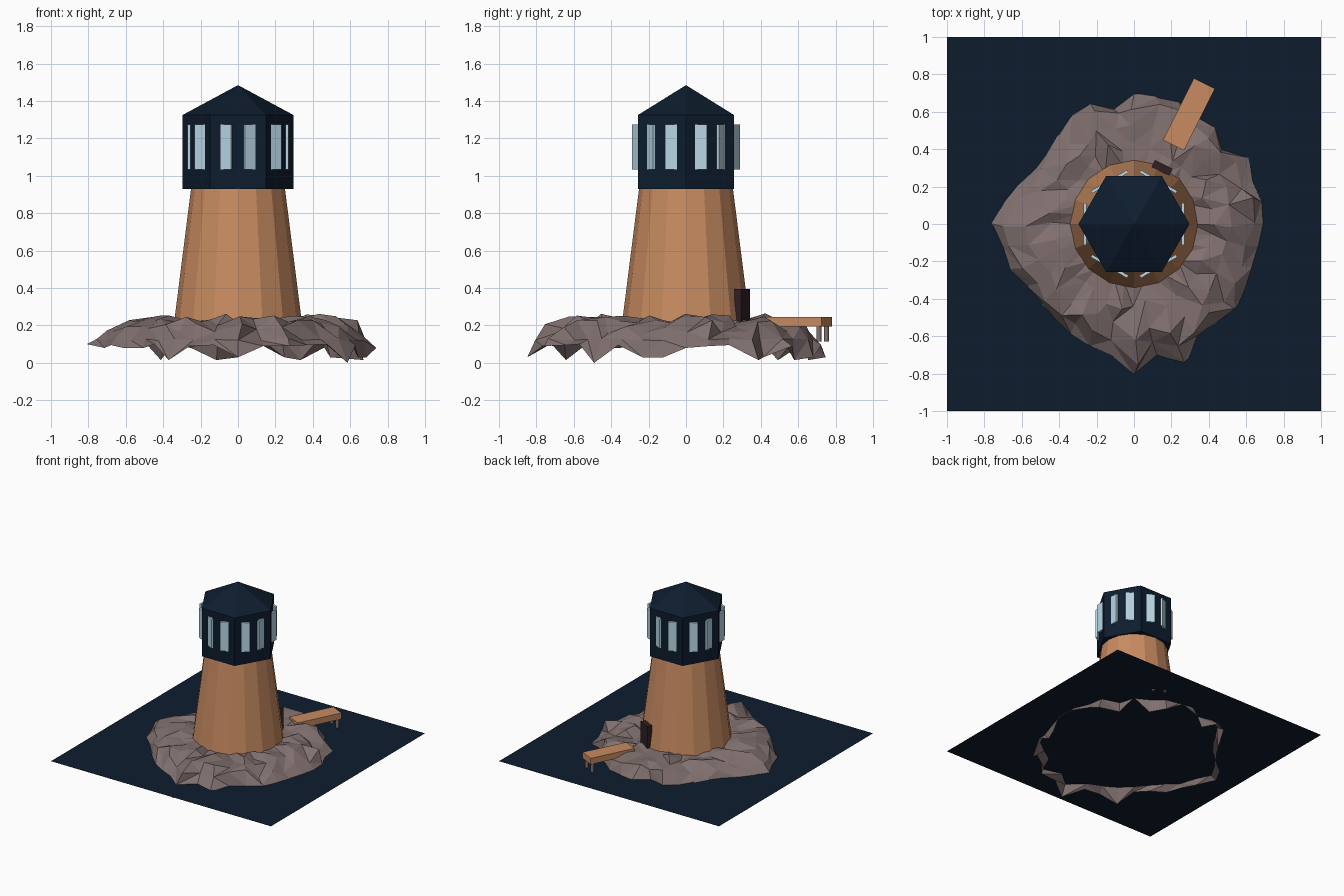
import bpy, bmesh, math, random
from mathutils import Matrix, Vector

if "Cube" in bpy.data.objects:
    bpy.data.objects.remove(bpy.data.objects["Cube"])
random.seed(7)


def material(name, rgb):
    m = bpy.data.materials.new(name)
    m.diffuse_color = (*rgb, 1)
    m.use_nodes = True
    m.node_tree.nodes["Principled BSDF"].inputs["Base Color"].default_value = m.diffuse_color
    return m


NAVY = material("navy", (0.004, 0.012, 0.027))
WOOD = material("wood", (0.58, 0.26, 0.12))
GLASS = material("glass", (0.48, 0.68, 0.78))
ROCK = material("stone", (0.22, 0.165, 0.16))
DARK = material("dark_wood", (0.03, 0.014, 0.018))


def finish(name, bm, mat):
    bmesh.ops.recalc_face_normals(bm, faces=bm.faces)
    me = bpy.data.meshes.new(name)
    bm.to_mesh(me)
    bm.free()
    me.materials.append(mat)
    ob = bpy.data.objects.new(name, me)
    bpy.context.collection.objects.link(ob)
    return ob


def cone(name, n, r1, r2, z1, z2, mat, turn=0, at=(0, 0)):
    bm = bmesh.new()
    place = Matrix.Translation((at[0], at[1], (z1 + z2) / 2)) @ Matrix.Rotation(turn, 4, 'Z')
    bmesh.ops.create_cone(bm, cap_ends=True, segments=n, radius1=r1, radius2=r2,
                          depth=z2 - z1, matrix=place)
    return finish(name, bm, mat)


def box(name, radius, angle, size, z, mat):
    """Box centred at a polar position, its x side pointing outwards."""
    bm = bmesh.new()
    place = (Matrix.Rotation(angle, 4, 'Z') @ Matrix.Translation((radius, 0, z))
             @ Matrix.Diagonal((*size, 1)))
    bmesh.ops.create_cube(bm, size=1, matrix=place)
    return finish(name, bm, mat)


# Sea surface
bm = bmesh.new()
bmesh.ops.create_grid(bm, x_segments=1, y_segments=1, size=1,
                      matrix=Matrix.Translation((0, 0, 0.124)))
finish("sea", bm, NAVY)

# Tower
cone("tower", 16, 0.353, 0.25, 0.125, 0.94, WOOD)

# Lantern room, roof and window panes
cone("lantern_room", 6, 0.297, 0.297, 0.93, 1.325, NAVY, math.pi / 2)
cone("roof", 6, 0.297, 0.0, 1.325, 1.485, NAVY, math.pi / 2)
for i in range(6):
    box(f"window_{i + 1}", 0.261, i * math.pi / 3, (0.016, 0.225, 0.24), 1.155, GLASS)

# Rocky island: open jagged skirt, waterline radius every 10 degrees
shore = [.70, .69, .67, .71, .62, .68, .66, .70, .68, .69, .62, .69,
         .66, .62, .60, .60, .65, .71, .76, .71, .70, .66, .65, .66,
         .68, .69, .71, .80, .71, .78, .69, .69, .70, .68, .67, .68]
n = len(shore)
bm = bmesh.new()
rings = []
# each ring: blend from tower (0) to shore (1), height, radial and height jitter
for t, z, jr, jz in [(0, .22, 0, .015), (.3, .235, .03, .03), (.6, .225, .03, .03),
                     (.86, .195, .03, .035), (1.0, .125, .008, .006), (1.1, .09, .03, 0)]:
    ring = []
    for k, s in enumerate(shore):
        a = math.radians(k * 360 / n + random.uniform(-2.5, 2.5) * (0 < t < .9))
        r = 0.31 + (s - 0.31) * t + random.uniform(-jr, jr)
        h = z + random.uniform(-jz, jz)
        if t > 1:
            h = random.choice([.09, .10, .08, .095, .03, .015])
        ring.append(bm.verts.new((r * math.cos(a), r * math.sin(a), h)))
    rings.append(ring)
rings[-1][32].co.z = 0.0
for a, b in zip(rings, rings[1:]):
    for k in range(n):
        j = (k + 1) % n
        if random.random() < 0.5:
            bm.faces.new((a[k], b[k], b[j]))
            bm.faces.new((a[k], b[j], a[j]))
        else:
            bm.faces.new((a[k], b[k], a[j]))
            bm.faces.new((a[j], b[k], b[j]))
finish("rock_island", bm, ROCK)

# Door, and the jetty it faces
way = math.radians(63.4)
box("door", 0.336, way, (0.04, 0.105, 0.2), 0.295, DARK)
box("jetty_deck", 0.656, way, (0.37, 0.125, 0.05), 0.22, WOOD)
out = Vector((math.cos(way), math.sin(way)))
side = Vector((-out.y, out.x))
for label, s in (("left", 1), ("right", -1)):
    cone(f"jetty_post_{label}", 12, 0.013, 0.013, 0.113, 0.2, ROCK,
         at=out * 0.817 + side * 0.045 * s)
